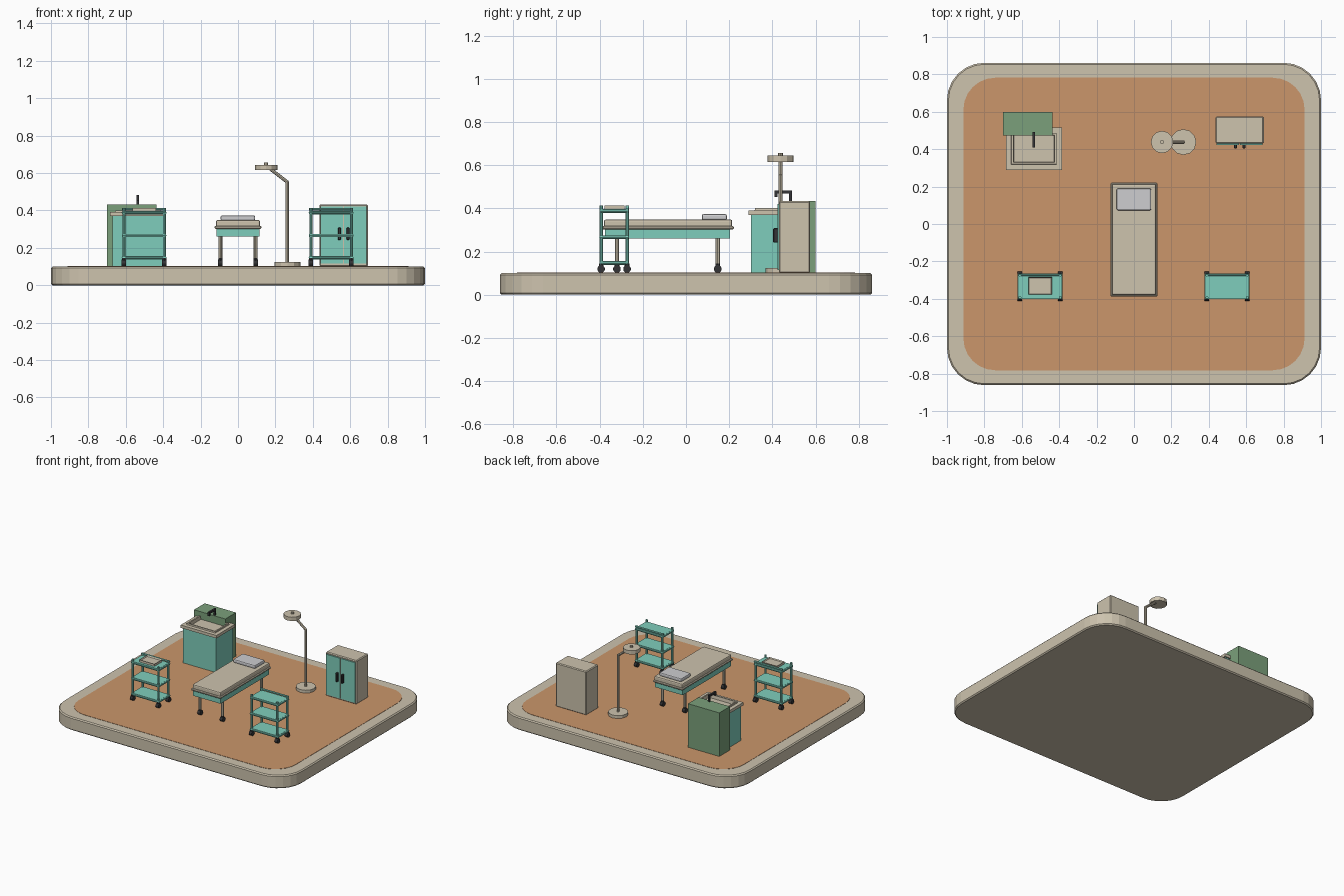
import bpy, bmesh, math
from mathutils import Vector

if "Cube" in bpy.data.objects:
    bpy.data.objects.remove(bpy.data.objects["Cube"])


def mat(name, r, g, b):
    m = bpy.data.materials.new(name)
    lin = [((c / 255 + 0.055) / 1.055) ** 2.4 for c in (r, g, b)]
    m.diffuse_color = (*lin, 1)
    m.use_nodes = True
    m.node_tree.nodes["Principled BSDF"].inputs["Base Color"].default_value = m.diffuse_color
    return m


BEIGE = mat("beige", 205, 195, 174)
ORANGE = mat("terracotta", 203, 150, 107)
TEAL = mat("teal", 127, 206, 188)
GREEN = mat("green", 123, 160, 123)
DARK = mat("dark grey", 52, 52, 54)
WHITE = mat("pale grey", 205, 205, 208)


def finish(bm, name, m):
    bmesh.ops.recalc_face_normals(bm, faces=bm.faces)
    me = bpy.data.meshes.new(name)
    bm.to_mesh(me)
    bm.free()
    me.materials.append(m)
    ob = bpy.data.objects.new(name, me)
    bpy.context.collection.objects.link(ob)
    return ob


def box_bm(lo, hi):
    bm = bmesh.new()
    bmesh.ops.create_cube(bm, size=1)
    for v in bm.verts:
        v.co = Vector([(a + b) / 2 + c * (b - a) for a, b, c in zip(lo, hi, v.co)])
    return bm


def box(name, lo, hi, m, bevel=0.0, seg=1):
    bm = box_bm(lo, hi)
    if bevel:
        bmesh.ops.bevel(bm, geom=bm.edges[:], offset=bevel, segments=seg,
                        profile=0.5, affect='EDGES')
    return finish(bm, name, m)


def rod(name, a, b, r, m, sides=8):
    a, b = Vector(a), Vector(b)
    bm = bmesh.new()
    bmesh.ops.create_cone(bm, cap_ends=True, segments=sides, radius1=r, radius2=r,
                          depth=(b - a).length)
    q = Vector((0, 0, 1)).rotation_difference(b - a)
    for v in bm.verts:
        v.co = q @ v.co + (a + b) / 2
    return finish(bm, name, m)


def slab(name, hx, hy, r, z0, z1, m, lip=0.0, seg=6):
    """Rounded rectangle slab with optional chamfered rims."""
    bm = bmesh.new()
    rings = [(z0, 0), (z1, 0)]
    if lip:
        rings = [(z0, lip), (z0 + lip, 0), (z1 - lip, 0), (z1, lip)]
    loops = []
    for z, d in rings:
        loop = []
        for k, (sx, sy) in enumerate([(1, 1), (-1, 1), (-1, -1), (1, -1)]):
            for i in range(seg + 1):
                t = math.pi / 2 * (k + i / seg)
                loop.append(bm.verts.new((sx * (hx - r) + (r - d) * math.cos(t),
                                          sy * (hy - r) + (r - d) * math.sin(t), z)))
        loops.append(loop)
    n = len(loops[0])
    for A, B in zip(loops, loops[1:]):
        for i in range(n):
            j = (i + 1) % n
            bm.faces.new((A[i], A[j], B[j], B[i]))
    bm.faces.new(loops[0])
    bm.faces.new(loops[-1])
    return finish(bm, name, m)


def caster(name, x, y, r=0.018):
    rod(name + "_wheel", (x - 0.012, y, 0.101 + r), (x + 0.012, y, 0.101 + r), r, DARK, 12)
    rod(name + "_stem", (x, y, 0.115), (x, y, 0.145), 0.011, DARK)


# platform and floor
slab("platform", 1.0, 0.862, 0.2, 0.0, 0.1, BEIGE, 0.008)
slab("floor", 0.912, 0.782, 0.17, 0.09, 0.102, ORANGE)

# examination bed
box("bed_frame", (-0.115, -0.375, 0.26), (0.115, 0.205, 0.305), TEAL)
box("bed_base_pad", (-0.125, -0.388, 0.302), (0.125, 0.222, 0.318), BEIGE, 0.005)
box("mattress", (-0.118, -0.38, 0.312), (0.118, 0.214, 0.348), BEIGE, 0.008, 2)
box("pillow", (-0.093, 0.073, 0.346), (0.092, 0.19, 0.373), WHITE, 0.008, 2)
for x in (-0.094, 0.094):
    for y in (-0.32, 0.147):
        rod("bed_leg", (x, y, 0.13), (x, y, 0.265), 0.01, BEIGE)
        caster("bed_caster", x, y)


# trolleys
def trolley(name, cx, cy):
    for z in (0.147, 0.266, 0.388):
        box(name + "_shelf", (cx - 0.112, cy - 0.064, z - 0.009),
            (cx + 0.112, cy + 0.064, z + 0.009), TEAL)
        for s in (-1, 1):
            rod(name + "_side_rail", (cx + s * 0.112, cy - 0.066, z),
                (cx + s * 0.112, cy + 0.066, z), 0.008, TEAL)
            rod(name + "_long_rail", (cx - 0.118, cy + s * 0.062, z),
                (cx + 0.118, cy + s * 0.062, z), 0.007, TEAL)
    for sx in (-1, 1):
        for sy in (-1, 1):
            x, y = cx + sx * 0.108, cy + sy * 0.06
            rod(name + "_post", (x, y, 0.135), (x, y, 0.413), 0.008, TEAL)
            caster(name + "_caster", x, y)
    rod(name + "_handle", (cx - 0.118, cy + 0.062, 0.407), (cx + 0.118, cy + 0.062, 0.407),
        0.007, TEAL)


trolley("left_trolley", -0.502, -0.333)
trolley("right_trolley", 0.498, -0.333)
bm = box_bm((-0.565, -0.378, 0.395), (-0.438, -0.284, 0.414))
top = [f for f in bm.faces if f.normal.z > 0.9]
bmesh.ops.inset_region(bm, faces=top, thickness=0.007)
bmesh.ops.translate(bm, verts=top[0].verts, vec=(0, 0, -0.008))
finish(bm, "instrument_tray", BEIGE)

# sink unit with back panel and tap
box("sink_cabinet", (-0.672, 0.302, 0.1), (-0.395, 0.505, 0.372), TEAL)
bm = box_bm((-0.685, 0.29, 0.369), (-0.385, 0.515, 0.391))
top = [f for f in bm.faces if f.normal.z > 0.9]
for inset, dz in ((0.04, 0.0), (0.002, 0.01), (0.014, 0.0), (0.004, -0.025)):
    bmesh.ops.inset_region(bm, faces=top, thickness=inset)
    bmesh.ops.translate(bm, verts=top[0].verts, vec=(0, 0, dz))
finish(bm, "sink_counter", BEIGE)
box("sink_back_panel", (-0.7, 0.472, 0.1), (-0.437, 0.6, 0.433), GREEN)
box("tap_riser", (-0.542, 0.478, 0.425), (-0.528, 0.492, 0.482), DARK)
box("tap_spout", (-0.542, 0.41, 0.468), (-0.528, 0.492, 0.482), DARK)
box("tap_nozzle", (-0.542, 0.41, 0.452), (-0.528, 0.424, 0.47), DARK)

# storage cabinet
box("cabinet", (0.436, 0.43, 0.1), (0.694, 0.575, 0.433), BEIGE, 0.006)
for s in (-1, 1):
    c = 0.565 + s * 0.063
    box("cabinet_door", (c - 0.06, 0.423, 0.115), (c + 0.06, 0.435, 0.42), TEAL)
    h = 0.565 + s * 0.023
    box("door_handle", (h - 0.008, 0.404, 0.242), (h + 0.008, 0.426, 0.308), DARK, 0.003)

# floor lamp
LY = 0.438
rod("lamp_foot", (0.264, LY, 0.1), (0.264, LY, 0.124), 0.069, BEIGE, 12)
rod("lamp_pole", (0.264, LY, 0.12), (0.264, LY, 0.555), 0.009, BEIGE)
rod("lamp_arm", (0.266, LY, 0.55), (0.165, LY, 0.628), 0.009, BEIGE)
rod("lamp_head", (0.15, LY, 0.615), (0.15, LY, 0.644), 0.06, BEIGE, 12)
rod("lamp_knob", (0.15, LY, 0.64), (0.15, LY, 0.656), 0.011, BEIGE)
